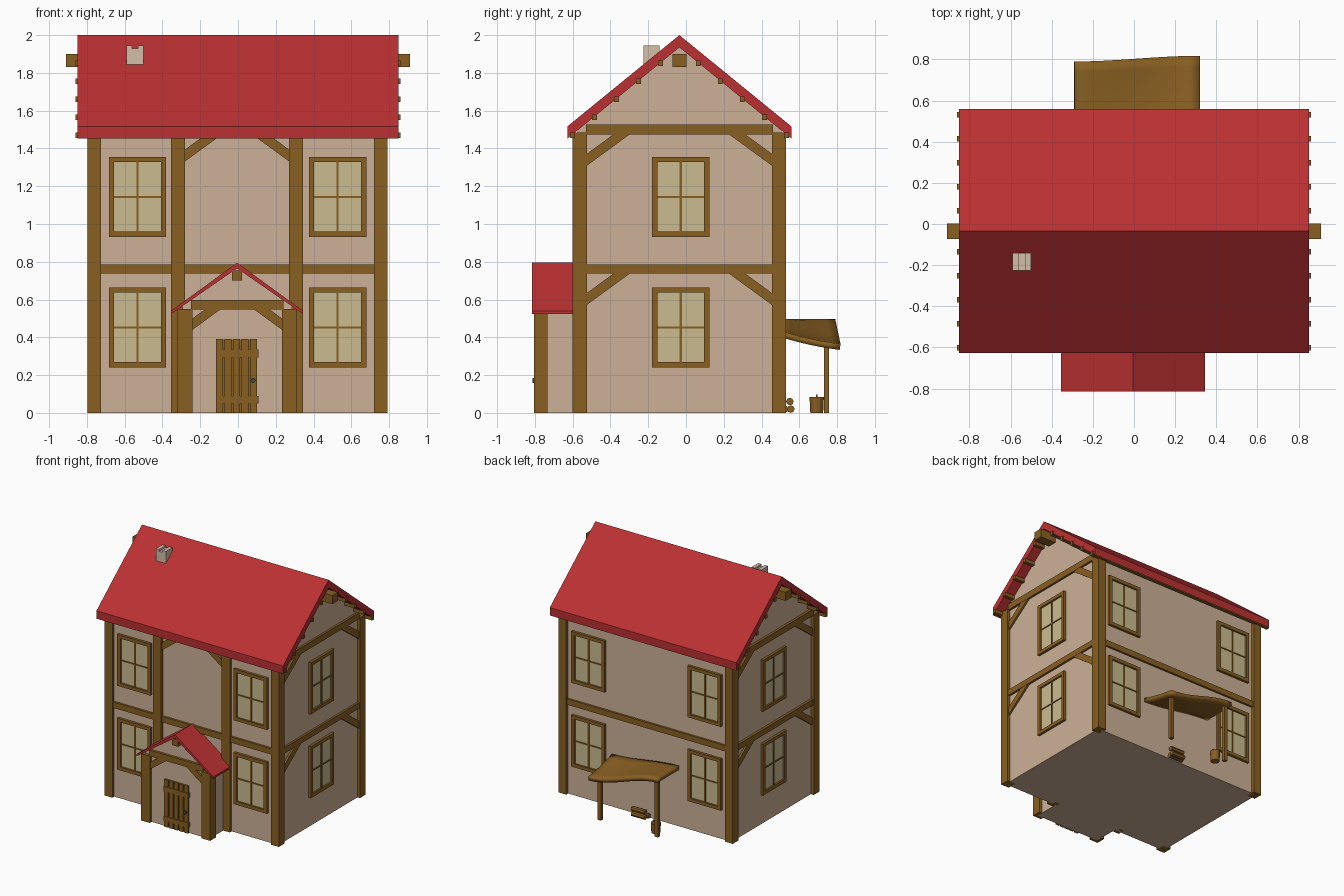
import bpy, bmesh, math
from mathutils import Matrix, Vector

old = bpy.data.objects.get("Cube")
if old:
    bpy.data.objects.remove(old, do_unlink=True)


def material(name, r, g, b):
    m = bpy.data.materials.new(name)
    m.use_nodes = True
    m.diffuse_color = (r, g, b, 1)
    m.node_tree.nodes["Principled BSDF"].inputs["Base Color"].default_value = (r, g, b, 1)
    return m


PLASTER = material("plaster", 0.61, 0.44, 0.31)
WOOD = material("timber", 0.25, 0.115, 0.016)
RED = material("red_roof", 0.50, 0.03, 0.032)
GLASS = material("window_glass", 0.59, 0.50, 0.28)
STONE = material("pale_stone", 0.66, 0.52, 0.40)
IRON = material("dark_iron", 0.06, 0.07, 0.08)


def finish(name, bm, mat):
    bmesh.ops.recalc_face_normals(bm, faces=bm.faces)
    mesh = bpy.data.meshes.new(name)
    bm.to_mesh(mesh)
    bm.free()
    mesh.materials.append(mat)
    ob = bpy.data.objects.new(name, mesh)
    bpy.context.collection.objects.link(ob)
    return ob


def add_prism(bm, axis, outline, start, end):
    """Extrude an outline of (x, z) along Y, or of (y, z) along X."""
    def place(p, d):
        return (p[0], d, p[1]) if axis == "Y" else (d, p[0], p[1])
    verts = [bm.verts.new(place(p, start)) for p in outline]
    face = bm.faces.new(verts)
    out = bmesh.ops.extrude_face_region(bm, geom=[face])
    moved = [v for v in out["geom"] if isinstance(v, bmesh.types.BMVert)]
    shift = Vector(place((0, 0), end - start))
    bmesh.ops.translate(bm, verts=moved, vec=shift)


def prisms(name, axis, parts, mat):
    bm = bmesh.new()
    for outline, start, end in parts:
        add_prism(bm, axis, outline, start, end)
    return finish(name, bm, mat)


def boxes(name, items, mat, turn=None):
    """Each item is ((x0, x1), (y0, y1), (z0, z1))."""
    bm = bmesh.new()
    for (x0, x1), y, z in items:
        outline = [(y[0], z[0]), (y[1], z[0]), (y[1], z[1]), (y[0], z[1])]
        add_prism(bm, "X", outline, x0, x1)
    if turn:
        bm.transform(turn)
    return finish(name, bm, mat)


def cylinder(name, radius, length, place, mat, sides=12, top=None):
    bm = bmesh.new()
    bmesh.ops.create_cone(bm, cap_ends=True, segments=sides, radius1=radius,
                          radius2=top or radius, depth=length, matrix=place)
    return finish(name, bm, mat)


# House shell with gables
MID = -0.035
WX, FRONT, BACK = 0.77, -0.575, 0.505
SLOPE = 0.815


def under(y):
    return 1.935 - SLOPE * abs(y - MID)


prisms("house_walls", "X", [([(FRONT, 0), (BACK, 0), (BACK, under(BACK) + 0.01),
       (MID, 1.945), (FRONT, under(FRONT) + 0.01)], -WX, WX)], PLASTER)

# Main roof
EAVE = 0.593
drop = SLOPE * EAVE
prisms("main_roof", "X", [([(MID, 2), (MID + EAVE, 2 - drop), (MID + EAVE, 1.935 - drop),
       (MID, 1.935), (MID - EAVE, 1.935 - drop), (MID - EAVE, 2 - drop)], -0.85, 0.85)], RED)

# Ridge beam and roof battens
boxes("ridge_beam", [((-0.91, 0.91), (MID - 0.037, MID + 0.037), (1.83, 1.9))], WOOD)
battens = []
for side in (-1, 1):
    for i in range(5):
        y = MID + side * (0.1 + 0.1165 * i)
        z = under(y)
        battens.append(((-0.86, 0.86), (y - 0.013, y + 0.013), (z - 0.018, z + 0.012)))
boxes("roof_battens", battens, WOOD)

# Chimney with a grooved top
boxes("chimney", [((-0.59, -0.5), (-0.225, -0.14), (1.75, 1.93)),
                  ((-0.59, -0.56), (-0.225, -0.14), (1.93, 1.945)),
                  ((-0.53, -0.5), (-0.225, -0.14), (1.93, 1.945))], STONE)

# Posts
corner_x = [(-0.797, -0.725), (0.72, 0.792)]
boxes("corner_posts", [(x, y, (0, 1.485)) for x in corner_x
                       for y in ((-0.6, -0.525), (0.455, 0.53))], WOOD)
boxes("front_posts", [(x, (-0.6, -0.54), (0, 1.485))
                      for x in ((-0.355, -0.28), (0.27, 0.345))], WOOD)

# Horizontal beams
floor_z = (0.738, 0.786)
boxes("front_back_beams", [((-0.73, 0.73), y, floor_z)
                           for y in ((-0.592, -0.55), (0.48, 0.522))], WOOD)
boxes("side_beams", [(x, (-0.53, 0.46), z) for x in ((-0.79, -0.75), (0.75, 0.787))
                     for z in (floor_z, (1.475, 1.527))], WOOD)


# Corner braces: a slanted strip leaving a post and reaching a beam
def brace(u, side, top, rise, thick=0.063):
    run = rise / 0.73
    return [(u, top - rise), (u + side * run, top),
            (u + side * (run - thick / 0.73), top), (u, top - rise + thick)]


prisms("side_braces", "X", [(brace(u, s, top, 0.17), *x)
       for u, s in ((-0.527, 1), (0.457, -1)) for top in (0.74, 1.477)
       for x in ((-0.785, -0.755), (0.755, 0.785))], WOOD)
prisms("front_braces", "Y", [(brace(u, s, 1.475, 0.145), -0.59, -0.56)
       for u, s in ((-0.282, 1), (0.272, -1))], WOOD)


# Windows, built facing the front and turned onto their wall
def window(name, place, z):
    w, h, f = 0.152, 0.212, 0.028
    ring = [((-w, w), (-0.02, 0.01), (s - f / 2, s + f / 2)) for s in (-h + f / 2, h - f / 2)]
    ring += [((s - f / 2, s + f / 2), (-0.02, 0.01), (-h + f, h - f))
             for s in (-w + f / 2, w - f / 2)]
    ring += [((-0.006, 0.006), (-0.013, 0.01), (-h + f, h - f)),
             ((-w + f, w - f), (-0.012, 0.01), (-0.005, 0.005))]
    turn = Matrix.Translation((0, 0, z)) @ place
    boxes(name + "_frame", ring, WOOD, turn)
    boxes(name + "_glass", [((-w + f, w - f), (-0.006, 0.002), (-h + f, h - f))], GLASS, turn)


def on_wall(x, y, degrees):
    return Matrix.Translation((x, y, 0)) @ Matrix.Rotation(math.radians(degrees), 4, "Z")


walls = {"front_right": on_wall(-0.532, FRONT, 0), "front_left": on_wall(0.527, FRONT, 0),
         "back_right": on_wall(-0.532, BACK, 180), "back_left": on_wall(0.527, BACK, 180),
         "left_side": on_wall(WX, -0.028, 90), "right_side": on_wall(-WX, -0.028, -90)}
for label, place in walls.items():
    window(label + "_lower_window", place, 0.453)
    window(label + "_upper_window", place, 1.143)

# Porch
PX = -0.005
prisms("porch_walls", "Y", [([(PX - 0.29, 0), (PX + 0.29, 0), (PX + 0.29, 0.565),
       (PX, 0.775), (PX - 0.29, 0.565)], -0.78, FRONT)], PLASTER)
prisms("porch_roof", "Y", [([(PX, 0.795), (PX + 0.35, 0.54), (PX + 0.35, 0.523),
       (PX, 0.765), (PX - 0.35, 0.523), (PX - 0.35, 0.54)], -0.815, -0.575)], RED)
boxes("porch_posts", [(x, (-0.805, -0.732), (0, 0.55))
                      for x in ((-0.32, -0.24), (0.232, 0.31))], WOOD)
boxes("porch_beam", [((-0.25, 0.24), (-0.8, -0.76), (0.547, 0.597))], WOOD)
boxes("porch_ridge_beam", [((PX - 0.026, PX + 0.026), (-0.812, -0.76), (0.7, 0.755))], WOOD)
prisms("porch_braces", "Y", [(brace(u, s, 0.549, 0.11, 0.06), -0.797, -0.765)
       for u, s in ((-0.242, 1), (0.234, -1))], WOOD)

# Plank door with battens and knob
plank = 0.225 / 5
boxes("door_planks", [((-0.116 + i * plank, -0.125 + (i + 1) * plank), (-0.796, -0.77), (0, 0.39))
                      for i in range(5)], WOOD)
boxes("door_backing", [((-0.114, 0.1), (-0.785, -0.77), (0, 0.388))], WOOD)
boxes("door_battens", [((-0.116, 0.108), (-0.803, -0.78), z)
                       for z in ((0.05, 0.09), (0.293, 0.335))], WOOD)
cylinder("door_knob", 0.013, 0.03, Matrix.Translation((0.08, -0.798, 0.172))
         @ Matrix.Rotation(math.pi / 2, 4, "X"), IRON, 8)

# Warped lean-to canopy on the back wall
bm = bmesh.new()
bmesh.ops.create_grid(bm, x_segments=12, y_segments=6, size=0.5)
for v in bm.verts:
    u, d = v.co.x + 0.5, v.co.y + 0.5
    ease = u * u * (3 - 2 * u)
    outer = 0.79 + 0.028 * ease
    low = 0.435 - 0.1 * d + 0.03 * d * d
    v.co = (-0.29 + 0.61 * u, 0.5 + (outer - 0.5) * d, 0.498 + (low - 0.498) * ease)
canopy = finish("back_canopy", bm, WOOD)
solid = canopy.modifiers.new("thickness", "SOLIDIFY")
solid.thickness = 0.032
solid.offset = -1
bpy.ops.object.select_all(action="DESELECT")
canopy.select_set(True)
bpy.context.view_layer.objects.active = canopy
bpy.ops.object.shade_smooth_by_angle()

boxes("canopy_posts", [((0.245, 0.275), (0.73, 0.758), (0, 0.36)),
                       ((-0.275, -0.245), (0.73, 0.758), (0, 0.475))], WOOD)

# Firewood and bucket
for i, (y, z, x) in enumerate([(0.555, 0.018, 0.04), (0.522, 0.018, 0.03), (0.55, 0.058, 0.045)]):
    cylinder("firewood_log_%d" % (i + 1), 0.02, 0.12, Matrix.Translation((x, y, z + 0.002))
             @ Matrix.Rotation(math.pi / 2, 4, "Y"), WOOD, 8)
cylinder("bucket", 0.034, 0.084, Matrix.Translation((-0.21, 0.692, 0.042)), WOOD, 12, 0.038)
boxes("bucket_handle", [((-0.235, -0.185), (0.688, 0.696), (0.08, 0.098))], WOOD)
